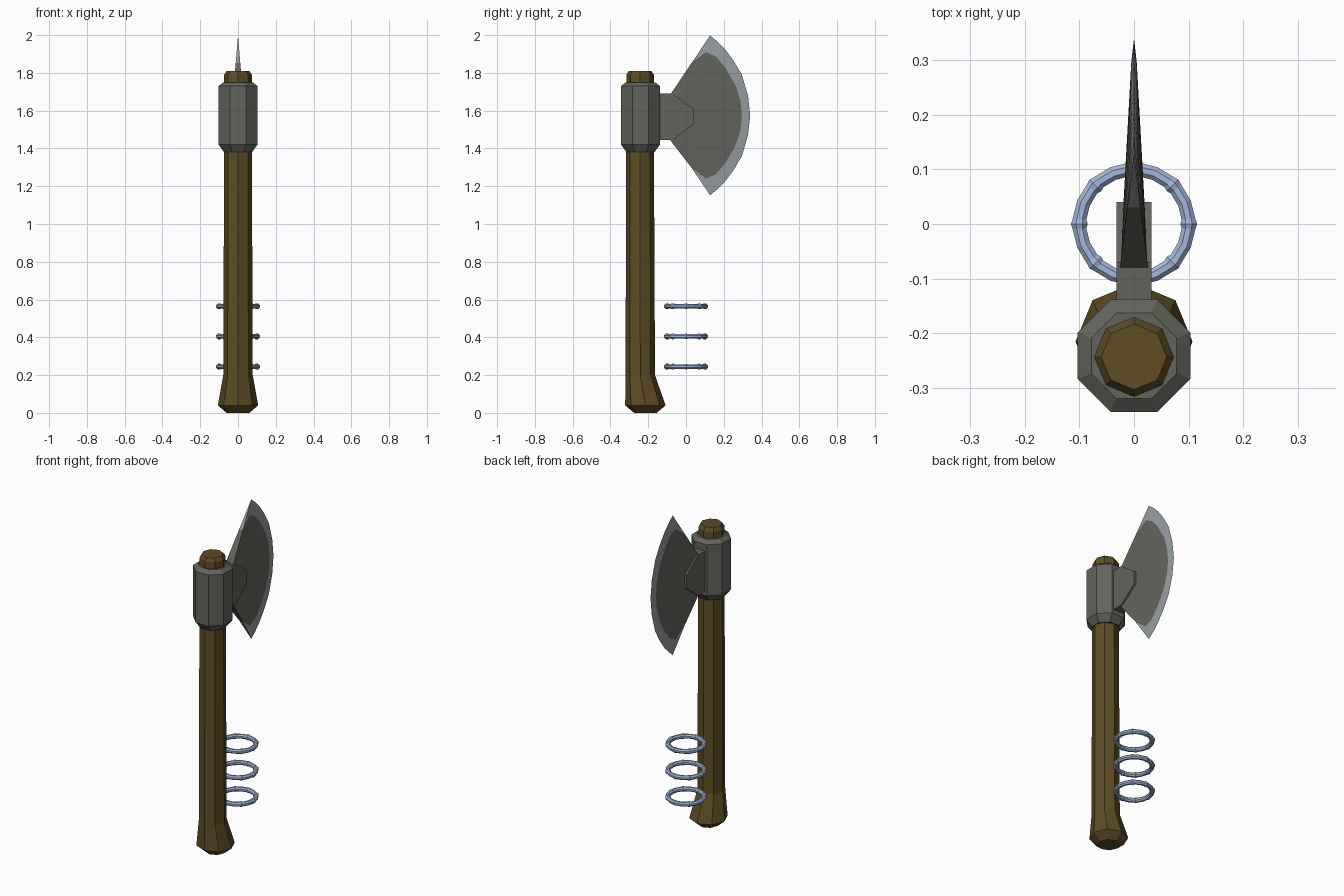
import bpy, bmesh, math

if "Cube" in bpy.data.objects:
    bpy.data.objects.remove(bpy.data.objects["Cube"])


def material(name, rgb):
    m = bpy.data.materials.new(name)
    m.diffuse_color = (*rgb, 1)
    m.use_nodes = True
    m.node_tree.nodes["Principled BSDF"].inputs["Base Color"].default_value = m.diffuse_color
    return m


WOOD = material("dark_wood", (0.112, 0.072, 0.018))
IRON = material("dark_iron", (0.125, 0.125, 0.108))
EDGE = material("sharpened_steel", (0.30, 0.335, 0.355))
RING = material("blue_steel", (0.37, 0.47, 0.70))


def finish(bm, name, *mats):
    bmesh.ops.recalc_face_normals(bm, faces=bm.faces)
    mesh = bpy.data.meshes.new(name)
    bm.to_mesh(mesh)
    bm.free()
    for m in mats:
        mesh.materials.append(m)
    ob = bpy.data.objects.new(name, mesh)
    bpy.context.collection.objects.link(ob)
    return ob


def octagon_loft(name, profile, turn, mat):
    """Stack of octagons, each given as (z, centre y, corner radius)."""
    bm = bmesh.new()
    rings = []
    for z, cy, r in profile:
        rings.append([bm.verts.new((r * math.cos(turn + i * math.pi / 4),
                                    cy + r * math.sin(turn + i * math.pi / 4), z))
                      for i in range(8)])
    for a, b in zip(rings, rings[1:]):
        for i in range(8):
            j = (i + 1) % 8
            bm.faces.new((a[i], a[j], b[j], b[i]))
    bm.faces.new(rings[0])
    bm.faces.new(rings[-1])
    return finish(bm, name, mat)


# Handle: flared foot, long shaft, chamfered tip
octagon_loft("handle", [(0.0, -0.215, 0.06), (0.04, -0.215, 0.107), (0.2, -0.242, 0.078),
                        (1.0, -0.243, 0.075), (1.79, -0.243, 0.073), (1.81, -0.243, 0.06)],
             0, WOOD)

# Collar: octagon with flats facing the axes
k = 1 / math.cos(math.pi / 8)
octagon_loft("collar", [(1.38, -0.241, 0.074 * k), (1.42, -0.241, 0.103 * k),
                        (1.73, -0.241, 0.103 * k), (1.75, -0.241, 0.078 * k)],
             math.pi / 8, IRON)

# Neck: side outline extruded across x
outline = [(-0.16, 1.445), (-0.07, 1.445), (0.04, 1.53), (0.04, 1.61), (-0.07, 1.69), (-0.16, 1.69)]
bm = bmesh.new()
face = bm.faces.new([bm.verts.new((-0.032, y, z)) for y, z in outline])
ext = bmesh.ops.extrude_face_region(bm, geom=[face])
bmesh.ops.translate(bm, vec=(0.064, 0, 0),
                    verts=[v for v in ext["geom"] if isinstance(v, bmesh.types.BMVert)])
finish(bm, "blade_neck", IRON)

# Blade: upper half curves (y, z), mirrored about the middle height
MID = 1.575
outer = [(0.127, 1.998), (0.165, 1.967), (0.206, 1.926), (0.25, 1.868),
         (0.296, 1.79), (0.328, 1.68), (0.34, MID)]
inner = [(0.03, 1.853), (0.106, 1.91), (0.16, 1.885), (0.206, 1.83),
         (0.26, 1.74), (0.288, 1.655), (0.296, MID)]


def mirrored(half):
    return half + [(y, 2 * MID - z) for y, z in reversed(half[:-1])]


outer, inner = mirrored(outer), mirrored(inner)
n = len(outer)
bm = bmesh.new()
rim = [bm.verts.new((0, y, z)) for y, z in outer]
sides = []
for s in (-1, 1):
    half = [0.012 if i in (0, n - 1) else 0.005 for i in range(n)]
    mid = [bm.verts.new((s * h, y, z)) for h, (y, z) in zip(half, inner)]
    back = [bm.verts.new((s * 0.026, -0.083, 1.685 - 0.22 * i / (n - 1) * 1.1))
            for i in range(n)]
    sides.append((mid, back))
    for i in range(n - 1):
        bm.faces.new((back[i], back[i + 1], mid[i + 1], mid[i]))
        bm.faces.new((mid[i], mid[i + 1], rim[i + 1], rim[i])).material_index = 1
(ml, bl), (mr, br) = sides
for i in range(n - 1):
    bm.faces.new((bl[i], bl[i + 1], br[i + 1], br[i]))
for i in (0, n - 1):
    bm.faces.new((bl[i], br[i], mr[i], ml[i]))
    bm.faces.new((ml[i], mr[i], rim[i])).material_index = 1
finish(bm, "blade", IRON, EDGE)


# Rings: thin hoops with eight small raised beads
def hoop(name, z0):
    bm = bmesh.new()
    loops = []
    for b in range(8):
        for off, r in ((-5, 0.0135), (0, 0.0165), (5, 0.0135), (22.5, 0.0135)):
            a = math.radians(b * 45 + off)
            loop = []
            for j in range(8):
                t = j * math.pi / 4 + math.pi / 8
                d = 0.1 + r * math.cos(t)
                loop.append(bm.verts.new((d * math.cos(a), d * math.sin(a),
                                          z0 + r * math.sin(t))))
            loops.append(loop)
    for i, a in enumerate(loops):
        b = loops[(i + 1) % len(loops)]
        for j in range(8):
            m = (j + 1) % 8
            bm.faces.new((a[j], a[m], b[m], b[j]))
    finish(bm, name, RING)


for name, z in (("lower_ring", 0.245), ("middle_ring", 0.405), ("upper_ring", 0.565)):
    hoop(name, z)
